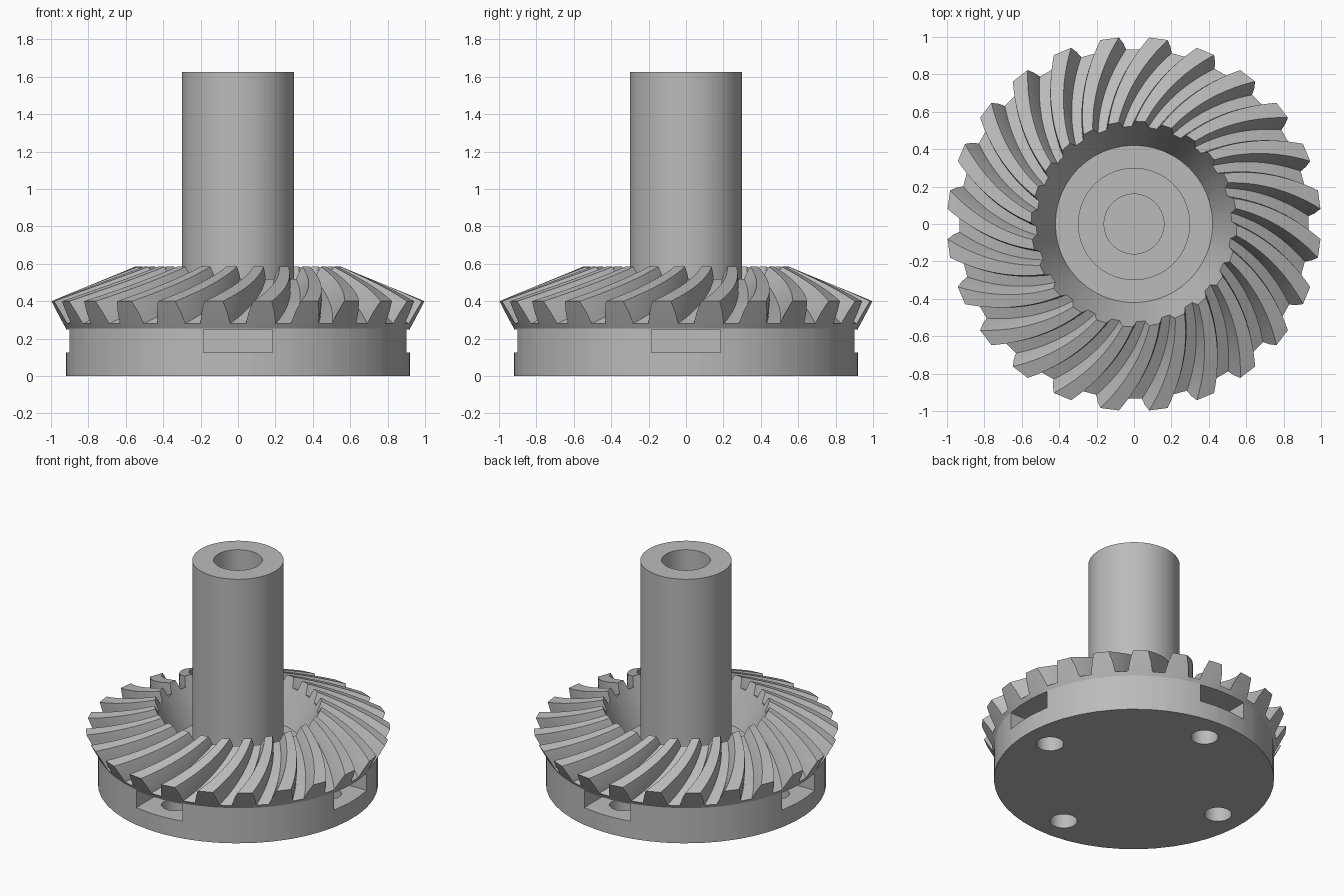
import bpy, bmesh
from math import pi, sin, cos, radians
from mathutils import Matrix, Vector

cube = bpy.data.objects.get("Cube")
if cube:
    bpy.data.objects.remove(cube, do_unlink=True)

steel = bpy.data.materials.new("grey_steel")
steel.use_nodes = True
grey = (0.5, 0.5, 0.5, 1)
steel.diffuse_color = grey
steel.node_tree.nodes["Principled BSDF"].inputs["Base Color"].default_value = grey

TEETH, STEPS, SWEEP = 24, 14, radians(19)
PITCH = 2 * pi / TEETH
# Tooth section: angular offset from the tooth centre, height from root to tip
SECTION = [(-0.086, 0), (-0.072, 0.5), (-0.050, 1),
           (0.050, 1), (0.072, 0.5), (0.086, 0)]
# Root and tip lines as (radius, height) at the outer and inner ends
ROOT = Vector((0.935, 0.28)), Vector((0.522, 0.52))
TIP = Vector((1.0, 0.40)), Vector((0.55, 0.585))


def skin(name, rings):
    """Join closed rings of points into a solid with flat end caps."""
    bm = bmesh.new()
    rows = [[bm.verts.new(p) for p in ring] for ring in rings]
    for a, b in zip(rows, rows[1:]):
        for i in range(len(a)):
            j = (i + 1) % len(a)
            bm.faces.new((a[i], a[j], b[j], b[i]))
    bm.faces.new(rows[0][::-1])
    bm.faces.new(rows[-1])
    bmesh.ops.remove_doubles(bm, verts=bm.verts, dist=1e-5)
    bmesh.ops.recalc_face_normals(bm, faces=bm.faces)
    return finish(name, bm)


def finish(name, bm):
    mesh = bpy.data.meshes.new(name)
    bm.to_mesh(mesh)
    bm.free()
    mesh.materials.append(steel)
    obj = bpy.data.objects.new(name, mesh)
    bpy.context.collection.objects.link(obj)
    return obj


def activate(obj):
    bpy.ops.object.select_all(action='DESELECT')
    obj.select_set(True)
    bpy.context.view_layer.objects.active = obj


def plain_ring(r, z, turn=0):
    """Ring at one height, with points lined up with the tooth section."""
    return [(r * cos(k * PITCH + PITCH / 2 + a + turn),
             r * sin(k * PITCH + PITCH / 2 + a + turn), z)
            for k in range(TEETH) for a, h in SECTION]


def tooth_ring(t):
    """Toothed ring at fraction t from the outer to the inner end."""
    root, tip = ROOT[0].lerp(ROOT[1], t), TIP[0].lerp(TIP[1], t)
    ring = []
    for k in range(TEETH):
        for a, h in SECTION:
            r, z = root.lerp(tip, h)
            angle = (k + 0.5) * PITCH + a + SWEEP * t
            ring.append((r * cos(angle), r * sin(angle), z))
    return ring


# Gear: disc rim, back cone, curved teeth, bowl
rings = [plain_ring(0.92, 0), plain_ring(0.92, 0.255), plain_ring(*ROOT[0])]
rings += [tooth_ring(i / STEPS) for i in range(STEPS + 1)]
rings += [plain_ring(*ROOT[1], SWEEP), plain_ring(0.42, 0.29, SWEEP)]
gear = skin("bevel_gear", rings)

# Four side pockets with a bolt hole below each
bm = bmesh.new()
for k in range(4):
    turn = Matrix.Rotation(k * pi / 2, 4, 'Z')
    bmesh.ops.create_cube(bm, size=1, matrix=turn @ Matrix.Translation((0.785, 0, 0.1875))
                          @ Matrix.Diagonal((0.5, 0.37, 0.125, 1)))
pockets = finish("pocket_cutter", bm)
bm = bmesh.new()
for k in range(4):
    turn = Matrix.Rotation(k * pi / 2, 4, 'Z')
    bmesh.ops.create_cone(bm, cap_ends=True, segments=32, radius1=0.09, radius2=0.09,
                          depth=0.25, matrix=turn @ Matrix.Translation((0.72, 0, 0.06)))
holes = finish("bolt_hole_cutter", bm)

for cutter in (pockets, holes):
    cutter.hide_render = True
    activate(gear)
    cut = gear.modifiers.new("cut", 'BOOLEAN')
    cut.operation, cut.solver, cut.object = 'DIFFERENCE', 'EXACT', cutter
    bpy.ops.object.modifier_apply(modifier=cut.name)
    bpy.data.objects.remove(cutter, do_unlink=True)

# Hollow shaft
shaft = skin("hollow_shaft", [plain_ring(r, z) for r, z in
                              [(0.30, 0.27), (0.30, 1.625), (0.16, 1.625), (0.16, 0.30)]])

for obj in (gear, shaft):
    activate(obj)
    bpy.ops.object.shade_smooth_by_angle(angle=radians(25))
